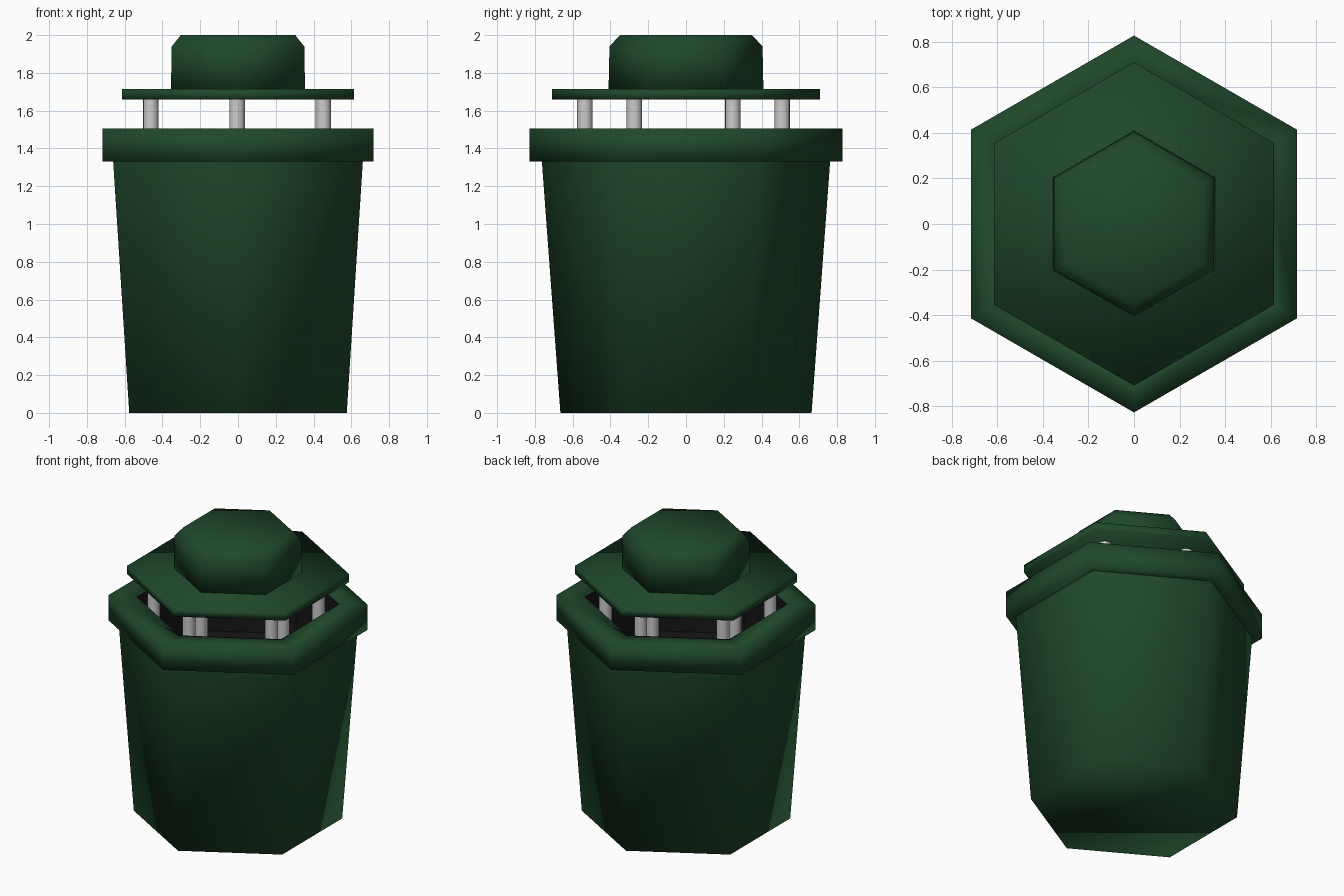
import bpy, bmesh
from math import sin, cos, pi

if "Cube" in bpy.data.objects:
    bpy.data.objects.remove(bpy.data.objects["Cube"])


def material(name, rgb):
    m = bpy.data.materials.new(name)
    m.diffuse_color = (*rgb, 1)
    m.use_nodes = True
    m.node_tree.nodes["Principled BSDF"].inputs["Base Color"].default_value = m.diffuse_color
    return m


GREEN = material("dark_green", (0.014, 0.065, 0.024))
BLACK = material("black", (0.008, 0.008, 0.008))


def hex_lathe(name, profile, mat, cap_start=False, cap_end=False, loop=False, smooth=True):
    """Sweep (radius, z) points around a hexagon with corners on the y axis."""
    bm = bmesh.new()
    rings = [[bm.verts.new((r * cos(pi / 2 + k * pi / 3), r * sin(pi / 2 + k * pi / 3), z))
              for k in range(6)] for r, z in profile]
    pairs = list(zip(rings, rings[1:]))
    if loop:
        pairs.append((rings[-1], rings[0]))
    for a, b in pairs:
        for k in range(6):
            n = (k + 1) % 6
            bm.faces.new((a[k], a[n], b[n], b[k]))
    if cap_start:
        bm.faces.new(rings[0][::-1])
    if cap_end:
        bm.faces.new(rings[-1])
    for f in bm.faces:
        f.smooth = smooth
    mesh = bpy.data.meshes.new(name)
    bm.to_mesh(mesh)
    bm.free()
    mesh.materials.append(mat)
    ob = bpy.data.objects.new(name, mesh)
    bpy.context.collection.objects.link(ob)
    return ob


# Tapered bin body and its thick rim
hex_lathe("bin_body", [(0.665, 0), (0.763, 1.33)], GREEN, cap_start=True)
hex_lathe("rim", [(0.65, 1.33), (0.828, 1.33), (0.828, 1.505), (0.65, 1.505)], GREEN, loop=True)

# Dark recess inside the rim
hex_lathe("inner_liner", [(0.645, 1.5), (0.645, 1.02)], BLACK, cap_end=True, smooth=False)

# Lid plate and chamfered cap
hex_lathe("lid_plate", [(0.71, 1.66), (0.71, 1.715)], GREEN, cap_start=True, cap_end=True)
hex_lathe("lid_cap", [(0.41, 1.715), (0.405, 1.94), (0.35, 2.0)], GREEN,
          cap_start=True, cap_end=True)

# Six posts holding the lid
for i in range(6):
    a = pi / 2 + i * pi / 3
    bpy.ops.mesh.primitive_cylinder_add(
        vertices=16, radius=0.041, depth=0.64,
        location=(0.527 * cos(a) - 0.005, 0.522 * sin(a) - 0.013, 1.34))
    post = bpy.context.object
    post.name = f"lid_post_{i + 1}"
    bpy.ops.object.shade_smooth_by_angle()
